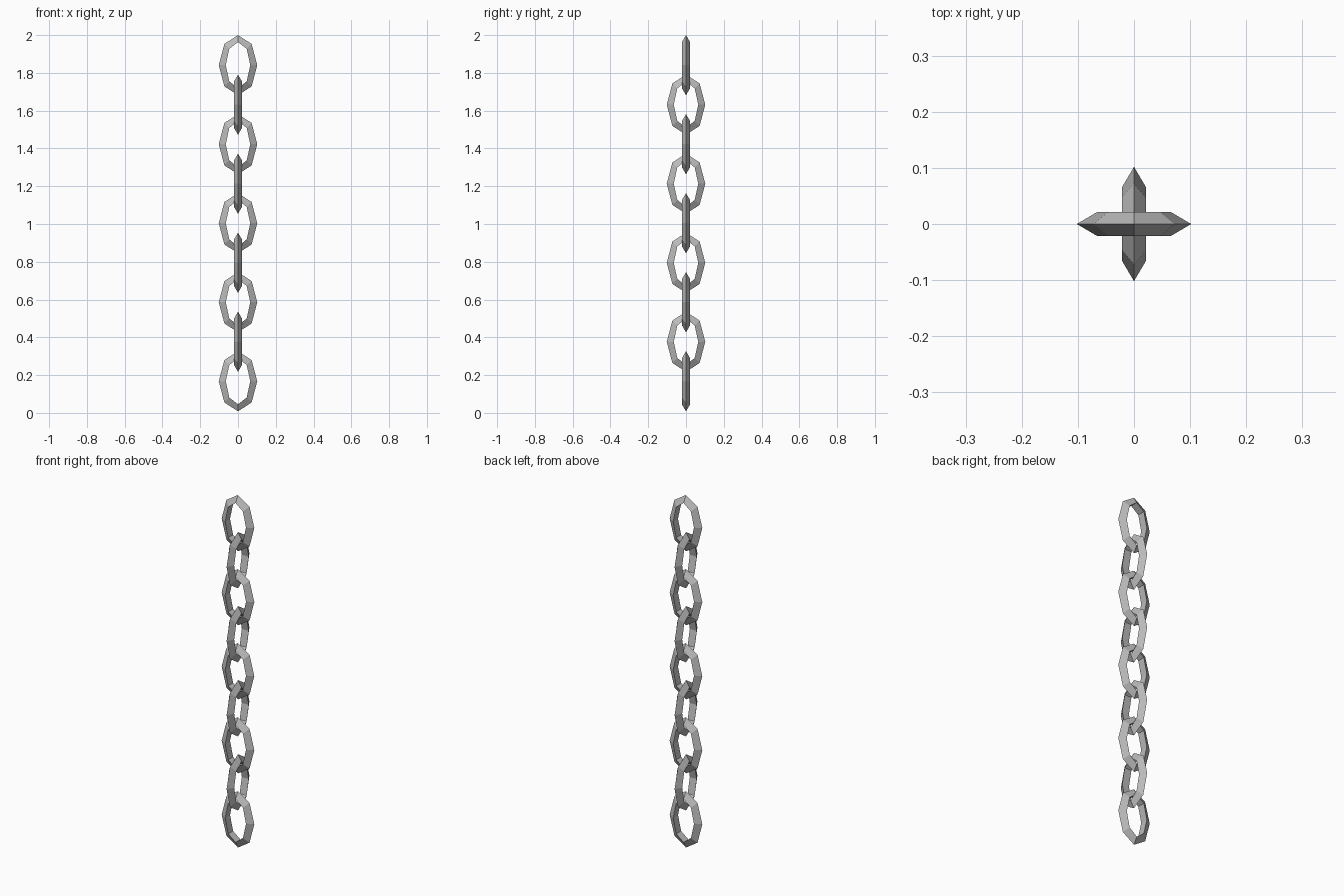
import bpy, bmesh, math

if "Cube" in bpy.data.objects:
    bpy.data.objects.remove(bpy.data.objects["Cube"], do_unlink=True)

steel = bpy.data.materials.new("grey steel")
steel.use_nodes = True
colour = (0.5, 0.5, 0.5, 1)
steel.diffuse_color = colour
steel.node_tree.nodes["Principled BSDF"].inputs["Base Color"].default_value = colour

SIDES = 8
LINKS = 9
PITCH = 0.2092
TOP_CENTRE = 1.841
# Triangular section: half width, half height and depth of each corner ring
SECTION = [(0.102, 0.159, 0), (0.065, 0.122, 0.0217), (0.065, 0.122, -0.0217)]

# Elongated eight-sided link with a ridge around its outside
mesh = bpy.data.meshes.new("chain_link")
bm = bmesh.new()
rings = []
for i in range(SIDES):
    a = 2 * math.pi * i / SIDES
    rings.append([bm.verts.new((w * math.cos(a), d, h * math.sin(a)))
                  for w, h, d in SECTION])
for i in range(SIDES):
    here, there = rings[i], rings[(i + 1) % SIDES]
    for j in range(3):
        k = (j + 1) % 3
        bm.faces.new((here[j], there[j], there[k], here[k]))
bmesh.ops.recalc_face_normals(bm, faces=bm.faces)
bm.to_mesh(mesh)
bm.free()
mesh.materials.append(steel)

# Hanging chain, each link a quarter turn from the last
for n in range(LINKS):
    link = bpy.data.objects.new(f"chain_link_{n + 1}", mesh)
    link.location.z = TOP_CENTRE - n * PITCH
    link.rotation_euler.z = math.pi / 2 * (n % 2)
    bpy.context.collection.objects.link(link)
